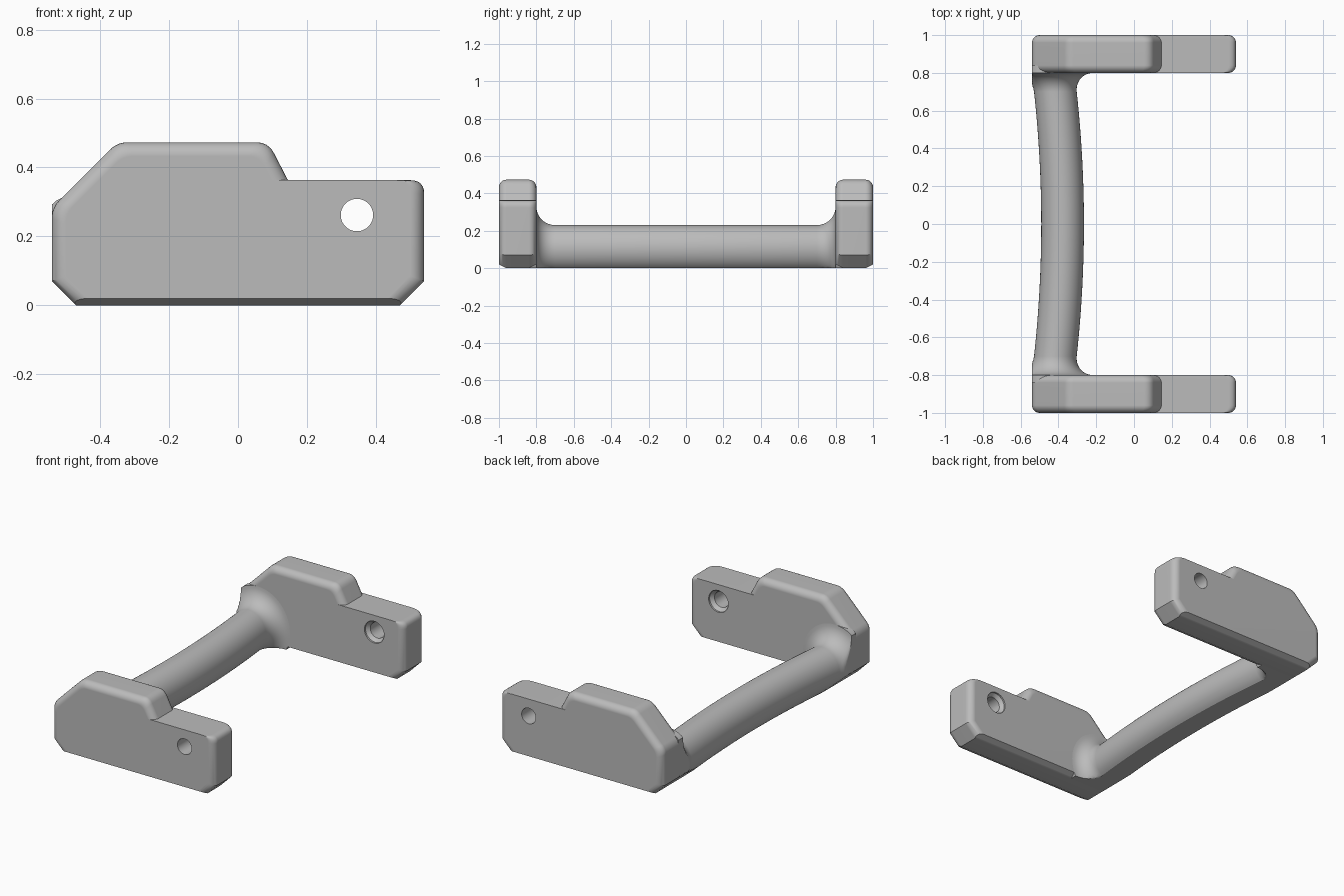
import bpy, bmesh, math
from mathutils import Vector, Matrix

if "Cube" in bpy.data.objects:
    bpy.data.objects.remove(bpy.data.objects["Cube"])

gray = bpy.data.materials.new("plain gray")
gray.use_nodes = True
gray.diffuse_color = (0.5, 0.5, 0.5, 1)
gray.node_tree.nodes["Principled BSDF"].inputs["Base Color"].default_value = (0.5, 0.5, 0.5, 1)

ROUND = 0.04      # edge rounding of the plates
FILLET = 0.10     # flare where the bar meets a plate
INNER, OUTER = 0.80, 1.0

# Plate corners: x, z, corner cut length, treatment of the edge that follows
OUTLINE = [
    (-0.47, 0, 0, "chamfer"), (0.47, 0, 0, "round"), (0.54, 0.07, 0, "round"),
    (0.54, 0.363, 0.04, "sharp"), (0.145, 0.363, 0, "round"),
    (0.088, 0.473, 0.035, "round"), (-0.35, 0.473, 0.03, "round"),
    (-0.54, 0.283, 0.03, "round"), (-0.54, 0.07, 0, "round"),
]


def new_object(name, bm):
    bmesh.ops.remove_doubles(bm, verts=bm.verts, dist=0.0002)
    bmesh.ops.recalc_face_normals(bm, faces=bm.faces)
    mesh = bpy.data.meshes.new(name)
    bm.to_mesh(mesh)
    bm.free()
    mesh.materials.append(gray)
    obj = bpy.data.objects.new(name, mesh)
    bpy.context.collection.objects.link(obj)
    return obj


def activate(obj):
    bpy.ops.object.select_all(action="DESELECT")
    obj.select_set(True)
    bpy.context.view_layer.objects.active = obj


def finish(obj):
    activate(obj)
    bpy.ops.object.shade_smooth_by_angle(angle=math.radians(30))
    mod = obj.modifiers.new("even shading", "WEIGHTED_NORMAL")
    mod.keep_sharp = True


def loft(bm, rings):
    """Skin a list of point rings and cap both ends."""
    rows = [[bm.verts.new(p) for p in ring] for ring in rings]
    n = len(rows[0])
    for a, b in zip(rows, rows[1:]):
        for i in range(n):
            j = (i + 1) % n
            bm.faces.new((a[i], a[j], b[j], b[i]))
    bm.faces.new(rows[0])
    bm.faces.new(rows[-1])


def inset_outline(depth):
    """Plate outline at a depth below a side face, with softened corners."""
    arc = ROUND - math.sqrt(max(0, ROUND**2 - (ROUND - depth)**2))
    inset = {"round": arc, "chamfer": 0.5 * (ROUND - depth), "sharp": 0}
    n = len(OUTLINE)
    pts = [Vector(p[:2]) for p in OUTLINE]
    lines = []
    for i, p in enumerate(pts):
        d = (pts[(i + 1) % n] - p).normalized()
        lines.append((p + Vector((-d.y, d.x)) * inset[OUTLINE[i][3]], d))
    result = []
    for i in range(n):
        (p, d), (q, e) = lines[i - 1], lines[i]
        corner = p + d * ((q - p).cross(e) / d.cross(e))
        cut = OUTLINE[i][2]
        if not cut:
            result.append(corner)
            continue
        start, end = corner - d * cut, corner + e * cut
        for k in range(7):
            t = k / 6
            result.append(start * (1 - t)**2 + corner * 2 * t * (1 - t) + end * t * t)
    return result


def build_plate(name, side):
    depths = [ROUND * (1 - math.cos(math.pi / 2 * k / 6)) for k in range(7)]
    layers = [(INNER + d, d) for d in depths]
    layers += [(OUTER - d, d) for d in reversed(depths)]
    bm = bmesh.new()
    loft(bm, [[(p.x, side * y, p.y) for p in inset_outline(d)] for y, d in layers])
    plate = new_object(name, bm)

    # Screw hole, countersunk on the inner face
    bore, mouth = 0.047, 0.065
    bm = bmesh.new()
    stations = [(INNER - 0.02, mouth), (INNER + 0.01, mouth),
                (INNER + 0.03, bore), (OUTER + 0.02, bore)]
    angles = [math.tau * k / 48 for k in range(48)]
    loft(bm, [[(0.345 + r * math.cos(a), side * y, 0.262 + r * math.sin(a))
               for a in angles] for y, r in stations])
    cutter = new_object("hole_cutter", bm)
    cutter.hide_render = True
    mod = plate.modifiers.new("hole", "BOOLEAN")
    mod.operation, mod.solver, mod.object = "DIFFERENCE", "EXACT", cutter
    activate(plate)
    bpy.ops.object.modifier_apply(modifier=mod.name)
    bpy.data.objects.remove(cutter)
    finish(plate)


def bar_ring(y):
    """Flat-bottomed oval that flares towards the plates."""
    reach = min(max(abs(y) - (INNER - FILLET), 0), FILLET)
    flare = FILLET - math.sqrt(FILLET**2 - reach**2)
    middle = -0.378 - 0.05 * (min(abs(y), INNER) / INNER)**2
    ring = []
    for k in range(64):
        a = math.tau * k / 64
        z = max(0, 0.105 + (0.125 + flare) * math.sin(a))
        x = middle + (0.113 + flare) * math.cos(a)
        ring.append((max(x, -0.54, -0.47 - z), y, z))
    return ring


# Two end plates
build_plate("front_plate", -1)
build_plate("back_plate", 1)

# Curved grip bar, denser through the flares
half = [(INNER - FILLET) * k / 14 for k in range(15)]
half += [INNER - FILLET + FILLET * math.sin(math.pi / 2 * k / 10) for k in range(1, 11)]
half.append(INNER + ROUND)
bm = bmesh.new()
loft(bm, [bar_ring(y) for y in [-y for y in reversed(half[1:])] + half])
finish(new_object("grip_bar", bm))
